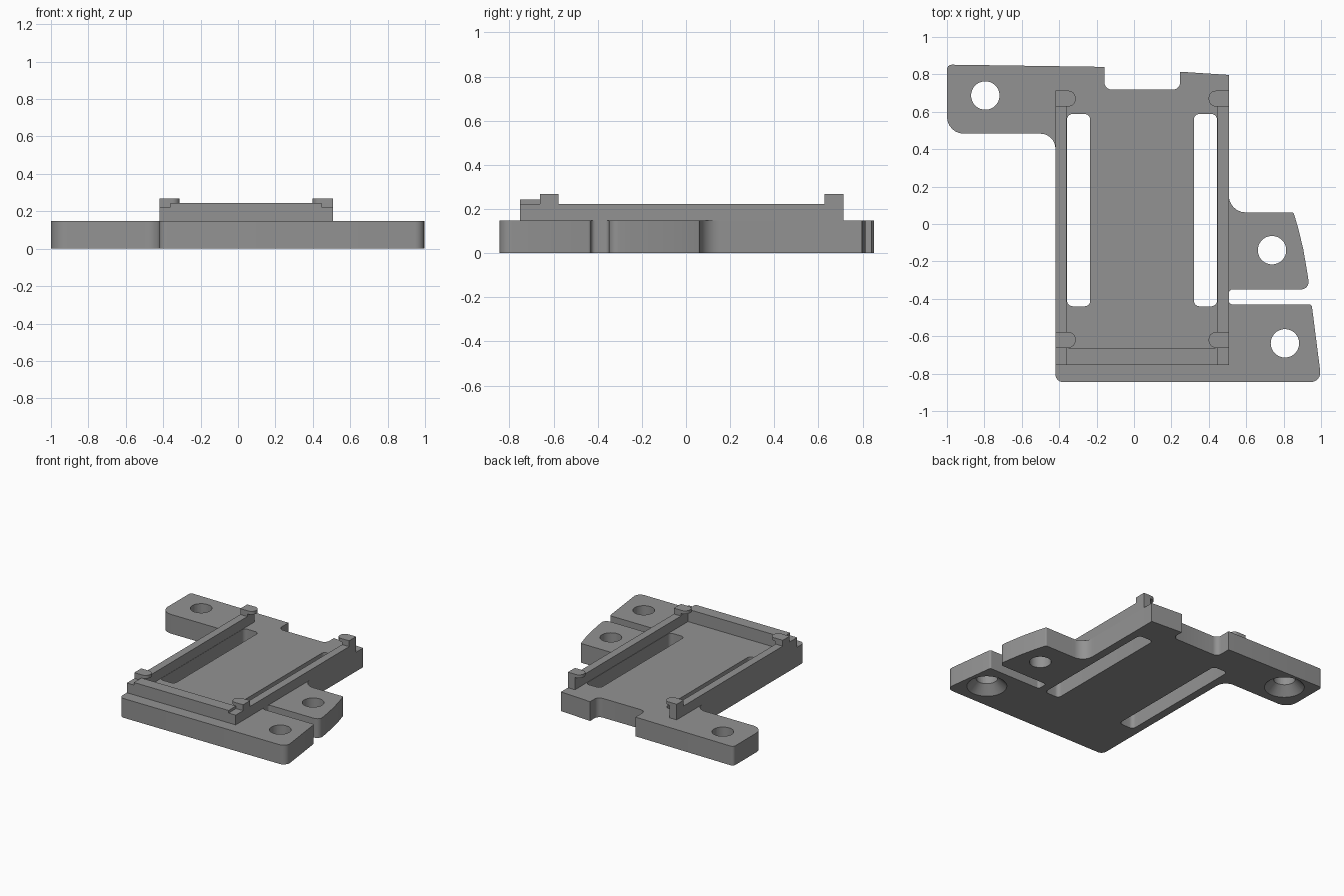
import bpy, bmesh, math
from mathutils import Vector

if "Cube" in bpy.data.objects:
    bpy.data.objects.remove(bpy.data.objects["Cube"])

grey = bpy.data.materials.new("mid grey")
grey.diffuse_color = (0.29, 0.29, 0.29, 1)
grey.use_nodes = True
grey.node_tree.nodes["Principled BSDF"].inputs["Base Color"].default_value = grey.diffuse_color


def rounded(points, steps=6):
    """Outline from (x, y, corner radius) points, each corner turned into an arc."""
    out = []
    for i, (x, y, r) in enumerate(points):
        p = Vector((x, y))
        if r == 0:
            out.append(p)
            continue
        a = (Vector(points[i - 1][:2]) - p).normalized()
        b = (Vector(points[(i + 1) % len(points)][:2]) - p).normalized()
        half = a.angle(b) / 2
        centre = p + (a + b).normalized() * (r / math.sin(half))
        start = p + a * (r / math.tan(half)) - centre
        end = p + b * (r / math.tan(half)) - centre
        turn = math.atan2(start.x * end.y - start.y * end.x, start.dot(end))
        for k in range(steps + 1):
            t = turn * k / steps
            out.append(centre + Vector((start.x * math.cos(t) - start.y * math.sin(t),
                                        start.x * math.sin(t) + start.y * math.cos(t))))
    return out


def finish(name, bm):
    bmesh.ops.recalc_face_normals(bm, faces=bm.faces)
    mesh = bpy.data.meshes.new(name)
    bm.to_mesh(mesh)
    bm.free()
    mesh.materials.append(grey)
    ob = bpy.data.objects.new(name, mesh)
    bpy.context.collection.objects.link(ob)
    return ob


def prism(name, points, z0, z1):
    bm = bmesh.new()
    face = bm.faces.new([bm.verts.new((p.x, p.y, z0)) for p in rounded(points)])
    top = bmesh.ops.extrude_face_region(bm, geom=[face])["geom"]
    bmesh.ops.translate(bm, vec=(0, 0, z1 - z0),
                        verts=[v for v in top if isinstance(v, bmesh.types.BMVert)])
    return finish(name, bm)


def box(name, x0, x1, y0, y1, z0, z1, r=0):
    return prism(name, [(x0, y0, r), (x1, y0, r), (x1, y1, r), (x0, y1, r)], z0, z1)


def cone(name, x, y, r0, r1, z0, z1):
    bm = bmesh.new()
    bmesh.ops.create_cone(bm, cap_ends=True, segments=40, radius1=r0, radius2=r1, depth=z1 - z0)
    bmesh.ops.translate(bm, vec=(x, y, (z0 + z1) / 2), verts=bm.verts)
    return finish(name, bm)


def cut(target, cutter):
    mod = target.modifiers.new("cut", 'BOOLEAN')
    mod.operation, mod.solver, mod.object = 'DIFFERENCE', 'EXACT', cutter
    bpy.context.view_layer.objects.active = target
    bpy.ops.object.modifier_apply(modifier=mod.name)
    bpy.data.objects.remove(cutter)


def smooth(ob):
    bpy.ops.object.select_all(action='DESELECT')
    ob.select_set(True)
    bpy.context.view_layer.objects.active = ob
    bpy.ops.object.shade_smooth_by_angle(angle=math.radians(30))


T = 0.148             # plate thickness
XL, XR = -0.42, 0.507  # tray sides

# Base plate with its three mounting ears
plate = prism("base_plate", [
    (XL, -0.845, 0.04), (1.003, -0.845, 0.05), (0.95, -0.43, 0.015),
    (XR, -0.43, 0.02), (XR, -0.35, 0.02), (0.94, -0.35, 0.04),
    (0.925, -0.25, 0), (0.905, -0.135, 0), (0.88, -0.03, 0), (0.853, 0.062, 0.01),
    (XR, 0.062, 0.09), (XR, 0.797, 0), (0.247, 0.814, 0),
    (0.247, 0.718, 0.04), (-0.158, 0.718, 0.04), (-0.158, 0.84, 0),
    (-1.0, 0.852, 0.025), (-1.0, 0.483, 0.09), (XL, 0.483, 0.08)], 0, T)

# Long slots
for x in (-0.358, 0.32):
    cut(plate, box("slot_cutter", x, x + 0.124, -0.44, 0.588, -0.1, 0.4, 0.03))

# Screw holes, two countersunk from below
for x, y, sunk in ((-0.795, 0.687, True), (0.738, -0.14, False), (0.807, -0.638, True)):
    cut(plate, cone("hole_cutter", x, y, 0.076, 0.076, -0.1, 0.3))
    if sunk:
        cut(plate, cone("countersink_cutter", x, y, 0.15, 0.07, -0.01, 0.07))
smooth(plate)

# Front wall of the tray
box("front_wall", -0.36, 0.447, -0.753, -0.662, T, 0.243)

# Side rails with posts and overhanging rounded clips
for side, edge, d in (("left", XL, 1), ("right", XR, -1)):
    def span(width):
        return sorted((edge, edge + d * width))
    box(side + "_rail", *span(0.06), -0.753, 0.713, T, 0.223)
    for end, y0, y1 in (("front", -0.662, -0.577), ("back", 0.628, 0.713)):
        box(f"{side}_{end}_post", *span(0.06), y0, y1, 0.223, 0.243)
        tip = edge + d * 0.108
        clip = prism(f"{side}_{end}_clip", [(edge, y0, 0), (tip, y0, 0.04),
                                            (tip, y1, 0.04), (edge, y1, 0)], 0.243, 0.268)
        smooth(clip)
